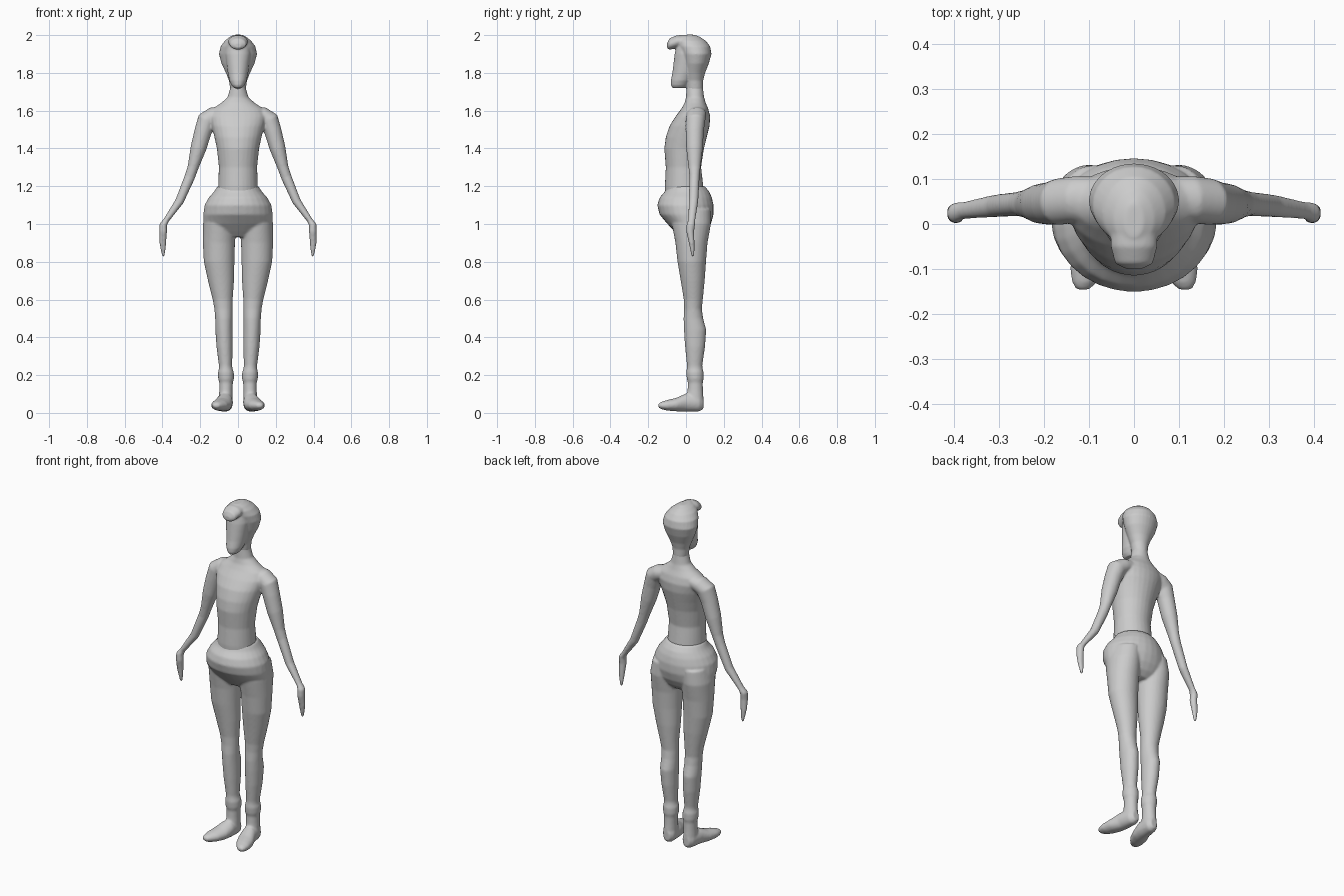
import bpy, bmesh, math
from mathutils import Vector

grey = bpy.data.materials.new("plain grey")
grey.diffuse_color = (0.6, 0.6, 0.6, 1)
SIDES = 28


def loft(bm, rings):
    """Skin rings of (centre, axis_a, axis_b) into a closed tube."""
    loops = []
    for c, a, b in rings:
        loops.append([bm.verts.new(c + a * math.cos(t) + b * math.sin(t))
                      for t in (2 * math.pi * i / SIDES for i in range(SIDES))])
    for lo, hi in zip(loops, loops[1:]):
        for i in range(SIDES):
            j = (i + 1) % SIDES
            bm.faces.new((lo[i], lo[j], hi[j], hi[i]))
    bm.faces.new(loops[0][::-1])
    bm.faces.new(loops[-1])


def stack(bm, rows, side=1):
    """Horizontal rings: z, x centre, front y, back y, half width."""
    loft(bm, [(Vector((side * x, (f + b) / 2, z)), Vector((w, 0, 0)),
               Vector((0, (b - f) / 2, 0))) for z, x, f, b, w in rows])


def along_y(bm, rows, side=1):
    """Upright rings: y, x centre, z centre, half width, half height."""
    loft(bm, [(Vector((side * x, y, z)), Vector((w, 0, 0)), Vector((0, 0, h)))
              for y, x, z, w, h in rows])


def limb(bm, rows, side=1):
    """Rings square to a path: x, y, z, half width, half depth."""
    pts = [Vector((side * r[0], r[1], r[2])) for r in rows]
    rings = []
    for i, r in enumerate(rows):
        t = pts[min(i + 1, len(pts) - 1)] - pts[max(i - 1, 0)]
        across = Vector((t.z, 0, -t.x)).normalized()
        rings.append((pts[i], across * r[3], Vector((0, r[4], 0))))
    loft(bm, rings)


def finish(name, bm, voxel):
    """Fuse the overlapping tubes into one smooth skin."""
    bmesh.ops.recalc_face_normals(bm, faces=bm.faces)
    me = bpy.data.meshes.new(name)
    bm.to_mesh(me)
    bm.free()
    me.materials.append(grey)
    ob = bpy.data.objects.new(name, me)
    bpy.context.collection.objects.link(ob)
    rm = ob.modifiers.new("fuse", 'REMESH')
    rm.mode = 'VOXEL'
    rm.voxel_size = voxel
    rm.use_smooth_shade = True
    sm = ob.modifiers.new("soften", 'SMOOTH')
    sm.factor = 0.5
    sm.iterations = 5


# Torso, neck, arms and hands
bm = bmesh.new()
stack(bm, [(1.08, 0, -.08, .08, .09), (1.15, 0, -.11, .095, .108),
           (1.2, 0, -.112, .092, .105), (1.3, 0, -.107, .08, .101),
           (1.4, 0, -.115, .095, .112), (1.46, 0, -.107, .11, .125),
           (1.52, 0, -.087, .125, .14), (1.57, 0, -.055, .128, .15),
           (1.61, 0, -.025, .118, .135), (1.64, 0, -.008, .105, .09),
           (1.67, 0, .0, .096, .056), (1.72, 0, .002, .09, .041),
           (1.79, 0, .01, .09, .04)])
for s in (1, -1):
    limb(bm, [(.08, .06, 1.59, .035, .045), (.13, .055, 1.575, .045, .052),
              (.165, .05, 1.55, .051, .052), (.185, .046, 1.49, .046, .048),
              (.21, .045, 1.4, .042, .044), (.238, .045, 1.3, .029, .032),
              (.255, .045, 1.25, .028, .027), (.31, .04, 1.12, .023, .025),
              (.38, .03, 1.02, .015, .019), (.396, .025, .995, .02, .023),
              (.396, .022, .96, .02, .021), (.398, .03, .9, .018, .015),
              (.396, .035, .85, .011, .010), (.395, .036, .828, .006, .006)], s)
finish("torso_and_arms", bm, 0.006)

# Hips, legs and feet
bm = bmesh.new()
stack(bm, [(1.2, 0, -.10, .10, .108), (1.17, 0, -.114, .124, .128),
           (1.14, 0, -.14, .137, .155), (1.1, 0, -.152, .146, .177),
           (1.05, 0, -.14, .146, .184), (1.0, 0, -.098, .132, .184),
           (.96, 0, -.06, .11, .15), (.93, 0, -.03, .08, .1)])
for s in (1, -1):
    stack(bm, [(1.08, .09, -.08, .13, .08), (1.0, .1, -.075, .132, .086),
               (.9, .101, -.056, .114, .085), (.8, .1, -.045, .106, .081),
               (.7, .09, -.028, .099, .069), (.6, .081, -.012, .089, .053),
               (.55, .077, -.01, .084, .048), (.5, .075, -.013, .091, .046),
               (.44, .074, -.011, .107, .046), (.35, .071, -.005, .101, .043),
               (.25, .066, .005, .086, .035), (.235, .065, .004, .088, .036),
               (.215, .064, .001, .093, .042), (.18, .063, .004, .093, .042),
               (.16, .063, .01, .089, .036), (.12, .064, .008, .09, .035),
               (.07, .065, .0, .093, .037), (.025, .065, .01, .088, .032)], s)
    along_y(bm, [(.092, .063, .05, .02, .03), (.07, .064, .054, .037, .047),
                 (0, .071, .055, .044, .048), (-.05, .085, .044, .05, .036),
                 (-.1, .1, .04, .043, .028), (-.13, .11, .039, .028, .02),
                 (-.147, .114, .039, .014, .01)], s)
finish("hips_and_legs", bm, 0.0065)

# Skull, face and swept-up front hair
bm = bmesh.new()
stack(bm, [(1.71, 0, .004, .09, .041), (1.76, 0, .0, .091, .048),
           (1.8, 0, -.01, .101, .064), (1.85, 0, -.018, .121, .088),
           (1.9, 0, -.03, .135, .101), (1.94, 0, -.045, .128, .092),
           (1.97, 0, -.055, .105, .07), (1.99, 0, -.05, .075, .045),
           (2.002, 0, -.03, .045, .02)])
stack(bm, [(1.72, 0, -.072, .0, .022), (1.735, 0, -.08, .01, .035),
           (1.76, 0, -.08, .03, .046), (1.8, 0, -.072, .05, .054),
           (1.85, 0, -.066, .06, .061), (1.9, 0, -.06, .06, .067),
           (1.95, 0, -.05, .05, .06)])
along_y(bm, [(-.1, 0, 1.945, .018, .013), (-.088, 0, 1.952, .042, .03),
             (-.05, 0, 1.965, .052, .034), (0, 0, 1.972, .05, .028),
             (.04, 0, 1.97, .03, .02)])
finish("head", bm, 0.005)
